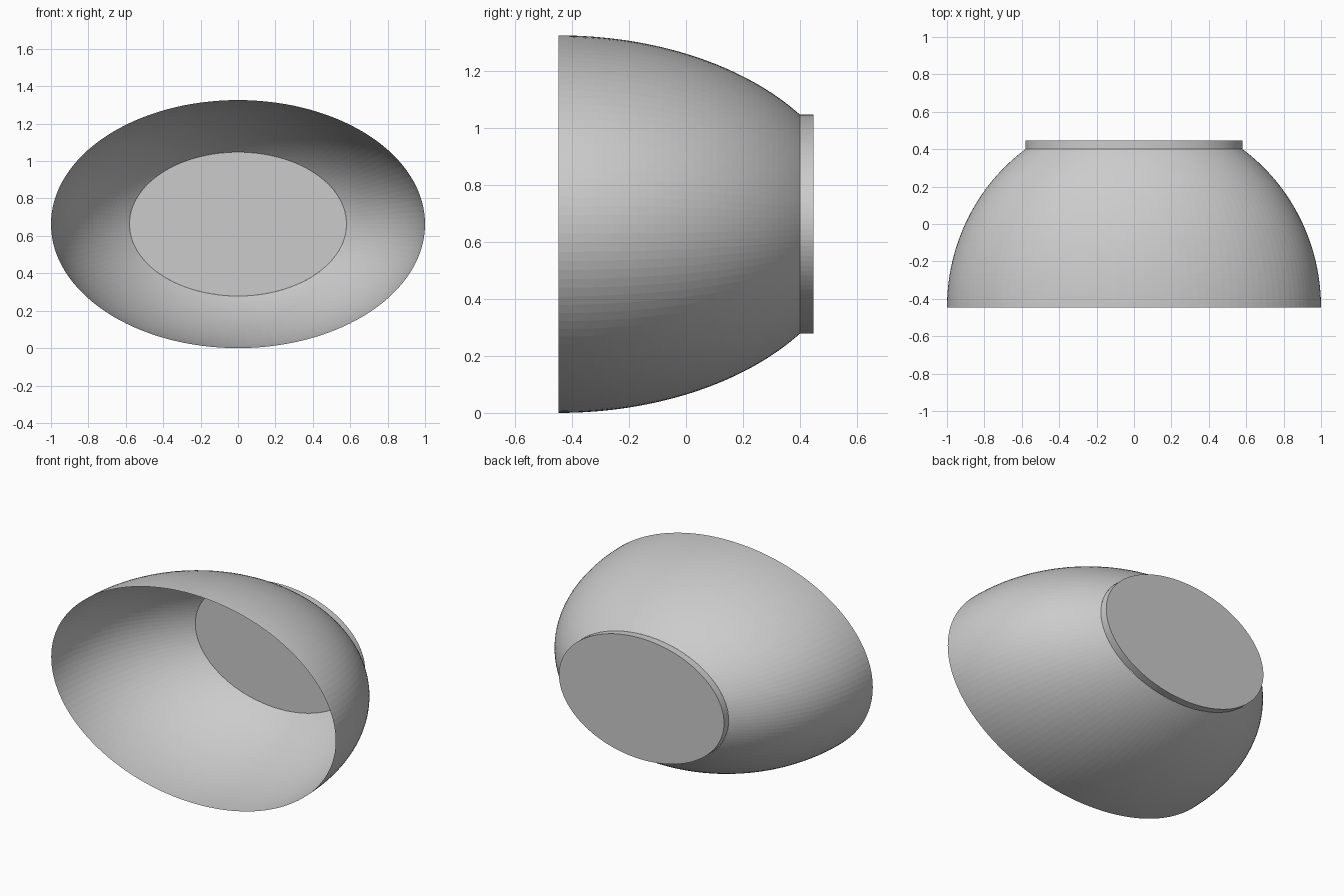
import bpy
import bmesh
from math import cos, sin, asin, pi
from mathutils import Vector

SEGMENTS = 128
RINGS = 32
HEIGHT = 0.663            # half height of the oval rim
FRONT, SEAM, BACK = -0.447, 0.4, 0.447
DEPTH = 1.04              # depth of the full ellipsoid behind the rim
FOOT = 0.58               # foot radius relative to the rim

cube = bpy.data.objects.get("Cube")
if cube:
    bpy.data.objects.remove(cube, do_unlink=True)


def lathe(name, profile, caps=False):
    """Sweep (radius, y) points round the depth axis into an oval shell."""
    bm = bmesh.new()
    rings = []
    for radius, y in profile:
        rings.append([
            bm.verts.new(Vector((radius * cos(a), y, HEIGHT * radius * sin(a))))
            for a in (2 * pi * i / SEGMENTS for i in range(SEGMENTS))
        ])
    for near, far in zip(rings, rings[1:]):
        for i in range(SEGMENTS):
            j = (i + 1) % SEGMENTS
            bm.faces.new((near[i], far[i], far[j], near[j]))
    if caps:
        bm.faces.new(rings[0])
        bm.faces.new(rings[-1][::-1])
    bmesh.ops.recalc_face_normals(bm, faces=bm.faces[:])
    mesh = bpy.data.meshes.new(name)
    bm.to_mesh(mesh)
    bm.free()
    obj = bpy.data.objects.new(name, mesh)
    obj.location.z = HEIGHT
    bpy.context.collection.objects.link(obj)
    return obj


# Open oval bowl: a thin ellipsoid shell from the rim to the foot
end = asin((SEAM - FRONT) / DEPTH)
arc = [(cos(end * k / RINGS), FRONT + DEPTH * sin(end * k / RINGS))
       for k in range(RINGS + 1)]
lathe("bowl_shell", arc)

# Solid oval foot closing the back of the bowl
lathe("bowl_foot", [(FOOT, SEAM), (FOOT, BACK)], caps=True)
